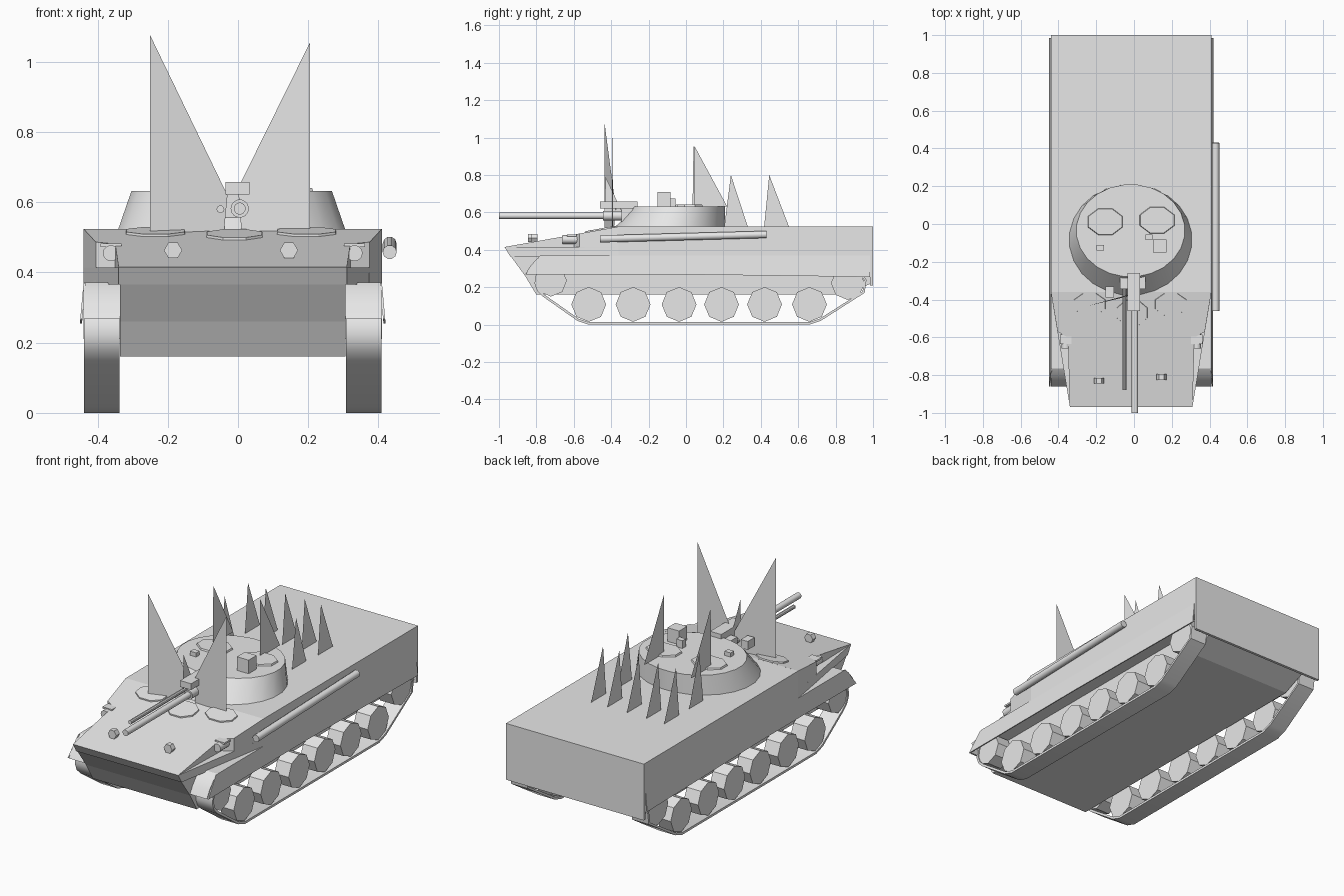
import bpy, bmesh, math
from mathutils import Vector, Matrix

if "Cube" in bpy.data.objects:
    bpy.data.objects.remove(bpy.data.objects["Cube"])

mat = bpy.data.materials.new("light_grey")
mat.diffuse_color = (0.8, 0.8, 0.8, 1)
mat.use_nodes = True
mat.node_tree.nodes["Principled BSDF"].inputs["Base Color"].default_value = mat.diffuse_color
C = -0.015  # hull centre line


def make(name, verts, faces, solid=True):
    me = bpy.data.meshes.new(name)
    me.from_pydata([tuple(v) for v in verts], [], faces)
    if solid:
        bm = bmesh.new()
        bm.from_mesh(me)
        bmesh.ops.recalc_face_normals(bm, faces=bm.faces)
        bm.to_mesh(me)
        bm.free()
    me.materials.append(mat)
    ob = bpy.data.objects.new(name, me)
    bpy.context.collection.objects.link(ob)
    return ob


def loft(name, a, b):
    """Closed solid between two rings of equal length."""
    n = len(a)
    faces = [(i, (i + 1) % n, n + (i + 1) % n, n + i) for i in range(n)]
    return make(name, list(a) + list(b), faces + [tuple(range(n)), tuple(range(n, 2 * n))])


def prism(name, prof, x0, x1):
    """Side profile (y, z) extruded across x."""
    return loft(name, [(x0, y, z) for y, z in prof], [(x1, y, z) for y, z in prof])


def box(name, x0, x1, y0, y1, z0, z1):
    return prism(name, [(y0, z0), (y1, z0), (y1, z1), (y0, z1)], x0, x1)


def ellipse(cx, cy, z, rx, ry, n, off=.5):
    return [(cx + rx * math.cos(2 * math.pi * (i + off) / n),
             cy + ry * math.sin(2 * math.pi * (i + off) / n), z) for i in range(n)]


def rod(name, p, q, r, n=12, off=0):
    p, q = Vector(p), Vector(q)
    rot = (q - p).to_track_quat('Z', 'Y').to_matrix()
    ring = [rot @ Vector(v) for v in ellipse(0, 0, 0, r, r, n, off)]
    return loft(name, [p + v for v in ring], [q + v for v in ring])


def smooth(ob, deg=35):
    bpy.context.view_layer.objects.active = ob
    for o in bpy.context.selected_objects:
        o.select_set(False)
    ob.select_set(True)
    bpy.ops.object.shade_smooth_by_angle(angle=math.radians(deg))


def glacis(y):
    return .415 + (y + .97) * .179


# Upper hull: rear body, sloping nose with headlight notches, ledge under the notches
box("upper_hull", -.44, .41, -.36, 1, .365, .524)
half = [(.425, -.36), (.39, -.57), (.335, -.60), (.325, -.97)]
plan = [(C + x, y) for x, y in half] + [(C - x, y) for x, y in reversed(half)]
loft("nose", [(x, y, glacis(y)) for x, y in plan], [(x, max(y, -.94), .365) for x, y in plan])
ledge = [(.41, -.36), (.31, -.965), (-.34, -.965), (-.44, -.36)]
loft("nose_ledge", [(x, y, .414) for x, y in ledge], [(x, max(y, -.94), .365) for x, y in ledge])

# Lower hull between the tracks, and full width rear plate
prism("lower_hull", [(-.94, .37), (-.86, .26), (-.80, .16), (.85, .16), (.99, .22), (.99, .37)], -.336, .306)
box("rear_plate", -.44, .41, .985, 1.0, .21, .52)

# Running gear, both sides
outer = [(-.52, 0), (.66, 0), (.72, .02), (.955, .17), (.965, .24), (.92, .31),
         (-.74, .315), (-.78, .30), (-.803, .265), (-.81, .22), (-.795, .18), (-.765, .15), (-.58, .02)]
for s, side in ((-1, "left"), (1, "right")):
    xi, xo = C + s * .322, C + s * .424
    # thin track band, inset from the outer outline
    n = len(outer)
    inner = []
    for i in range(n):
        p, a, b = (Vector(outer[k % n]) for k in (i, i - 1, i + 1))
        d1, d2 = (p - a).normalized(), (b - p).normalized()
        nn = (Vector((-d1.y, d1.x)) + Vector((-d2.y, d2.x))).normalized()
        inner.append(p + nn * .013)
    v = [(x, q[0], q[1]) for x in (xi, xo) for ring in (outer, inner) for q in ring]
    f = []
    for i in range(n):
        j = (i + 1) % n
        f += [(i, j, 2 * n + j, 2 * n + i), (n + i, n + j, 3 * n + j, 3 * n + i),
              (i, j, n + j, n + i), (2 * n + i, 2 * n + j, 3 * n + j, 3 * n + i)]
    smooth(make(side + "_track", v, f), 40)
    # eight sided road wheels, front and rear sprockets
    for k, (y, z, r) in enumerate([(-.52, .108, .093), (-.283, .108, .093), (-.037, .108, .093),
                                   (.19, .108, .093), (.42, .108, .093), (.66, .108, .093),
                                   (-.722, .235, .085), (.865, .222, .09)]):
        rod(f"{side}_wheel_{k}", (xi + s * .008, y, z), (xo - s * .006, y, z), r, 8)
    # skirt, fender shelf and curved fender front
    sk = [(-.78, .37), (-.86, .267), (0, .268), (.985, .255), (.985, .37)]
    loft(side + "_skirt", [(C + s * (.425 + (.37 - z) * .09), y, z) for y, z in sk],
         [(C + s * (.419 + (.37 - z) * .09), y, z) for y, z in sk])
    smooth(prism(side + "_fender", [(.985, .372), (-.765, .372), (-.80, .35), (-.835, .31), (-.86, .267),
                                    (-.85, .267), (-.825, .305), (-.79, .342), (-.76, .362), (.985, .362)],
                 C + s * .32, C + s * .425), 30)
    # headlight in the notch with its little visor, and marker lamp on the sloping plate
    hx = C + s * .347
    smooth(rod(side + "_headlight", (hx, -.66, .455), (hx, -.56, .455), .023), 40)
    box(side + "_headlight_visor", hx - .03, hx + .03, -.635, -.585, .472, .482)
    lx = -.185 if s < 0 else .145
    ly = -.83 if s < 0 else -.81
    rod(side + "_marker_lamp", (lx, ly - .015, .463), (lx, ly + .015, .463), .026, 6)

# Hatches on the sloping front
slope = math.atan(.179)
for name, x, y, rx, ry in (("left_hatch", -.235, -.425, .092, .065), ("driver_hatch", -.01, -.47, .088, .075),
                           ("right_hatch", .195, -.425, .092, .065)):
    m = Matrix.Translation((x, y, glacis(y))) @ Matrix.Rotation(slope, 4, 'X')
    loft(name, [m @ Vector(p) for p in ellipse(0, 0, -.006, rx, ry, 8)],
         [m @ Vector(p) for p in ellipse(0, 0, .007, rx * .97, ry * .97, 8)])

# Turret: a leaning cone with an upright back
smooth(loft("turret", ellipse(-.018, -.085, .52, .327, .295, 24), ellipse(-.018, -.035, .632, .288, .245, 24)), 30)
for name, x, y in (("commander_hatch", .122, .02), ("gunner_hatch", -.152, .012)):
    loft(name, ellipse(x, y, .63, .1, .076, 8), ellipse(x, y, .641, .096, .072, 8))
box("sight_box", .10, .172, -.152, -.082, .63, .708)
box("small_periscope", -.198, -.16, -.14, -.11, .63, .655)
box("rear_periscope", .06, .098, -.085, -.055, .63, .675)
box("side_sight", -.15, -.107, -.39, -.33, .575, .622)

# Gun, mantlet and second barrel
smooth(rod("main_barrel", (.005, -1, .582), (.005, -.25, .582), .017, 14))
smooth(rod("barrel_sleeve", (.005, -.445, .582), (.005, -.25, .582), .026, 14))
smooth(rod("second_barrel", (-.05, -.88, .58), (-.05, -.25, .58), .011, 10))
box("mantlet_cover", -.035, .033, -.46, -.26, .622, .657)
box("mantlet", -.075, .06, -.345, -.24, .545, .622)

# Log along the right side
smooth(rod("side_log", (.432, -.46, .458), (.432, .43, .482), .02, 10), 40)

# Thin upright fins: two wide front ones, then rows of spikes
make("front_fin_left", [(-.25, -.435, 1.075), (-.25, -.435, .515), (-.04, -.385, .515), (-.03, -.375, .62)],
     [(0, 1, 2, 3)], False)
make("front_fin_right", [(.205, -.395, 1.055), (.205, -.395, .515), (.01, -.39, .515), (0, -.39, .64)],
     [(0, 1, 2, 3)], False)
spikes = [(-.035, -.43, .79, -.435, -.34, .60), (-.18, .04, .955, .035, .215, .632), (.105, .045, .955, .045, .22, .632)]
spikes += [(x, .24, .8, .205, .33, .525) for x in (-.25, .19)]
spikes += [(x, .445, .8, .418, .55, .525) for x in (-.25, -.14, -.02, .10, .20)]
for i, (x, yp, zp, y0, y1, zb) in enumerate(spikes):
    make(f"spike_{i}", [(x, y0, zb), (x, y1, zb), (x, yp, zp)], [(0, 1, 2)], False)
